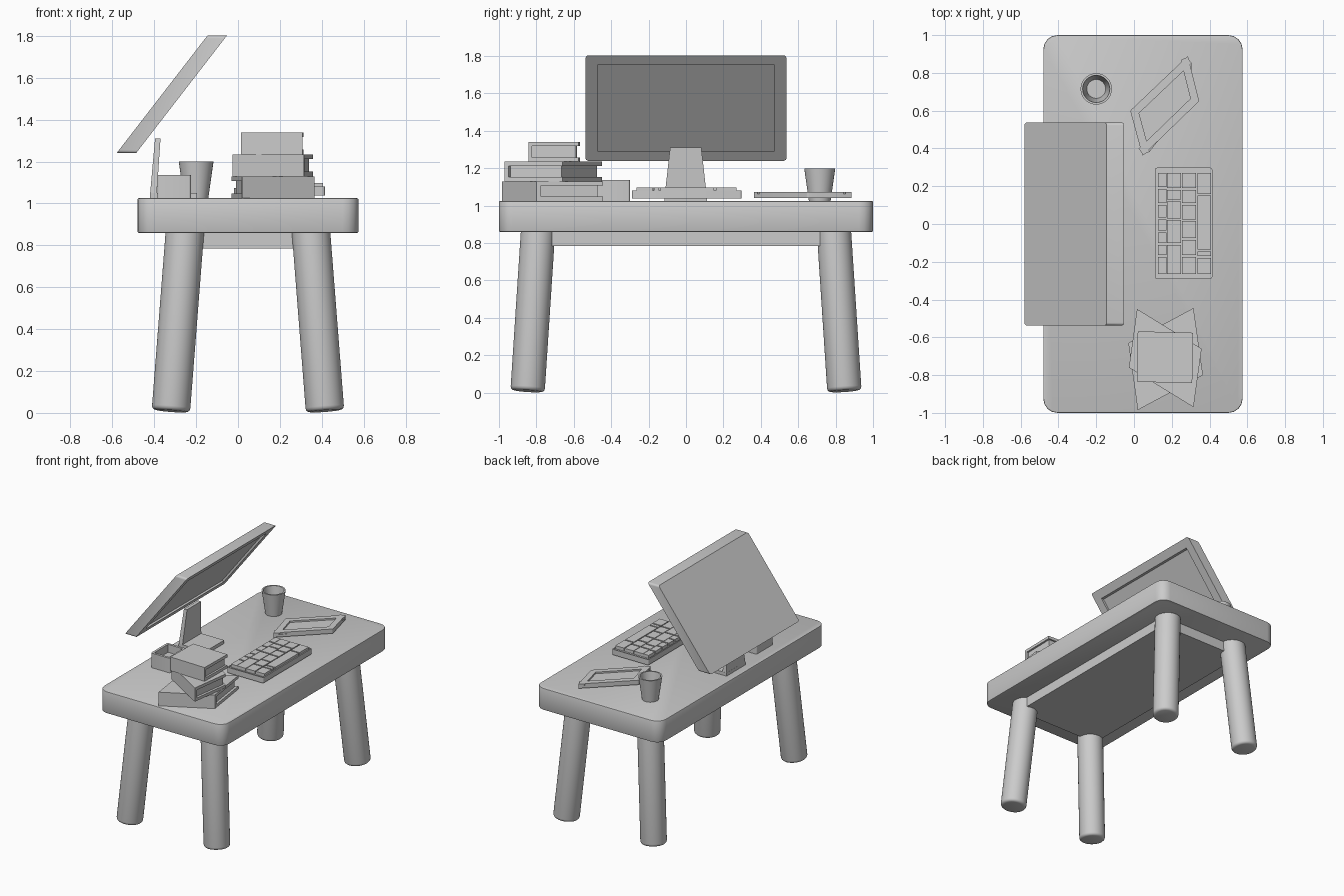
import bpy, bmesh, math
from mathutils import Vector, Matrix

if "Cube" in bpy.data.objects:
    bpy.data.objects.remove(bpy.data.objects["Cube"])


def finish(name, bm, smooth=False):
    bmesh.ops.recalc_face_normals(bm, faces=bm.faces)
    me = bpy.data.meshes.new(name)
    bm.to_mesh(me)
    bm.free()
    ob = bpy.data.objects.new(name, me)
    bpy.context.collection.objects.link(ob)
    if smooth:
        bpy.ops.object.select_all(action='DESELECT')
        ob.select_set(True)
        bpy.context.view_layer.objects.active = ob
        bpy.ops.object.shade_smooth_by_angle(angle=math.radians(35))
    return ob


def add_prism(bm, quad, w):
    """Extrude a planar outline by vector w; returns (far cap, side edges)."""
    w = Vector(w)
    lo = [bm.verts.new(p) for p in quad]
    hi = [bm.verts.new(Vector(p) + w) for p in quad]
    bm.faces.new(lo[::-1])
    cap = bm.faces.new(hi)
    n = len(quad)
    for i in range(n):
        j = (i + 1) % n
        bm.faces.new((lo[i], lo[j], hi[j], hi[i]))
    return cap, [bm.edges.get((a, b)) for a, b in zip(lo, hi)]


def rect(x0, x1, y0, y1, z):
    return [(x0, y0, z), (x1, y0, z), (x1, y1, z), (x0, y1, z)]


def slab(name, quad, w, corner=0.0, inset=0.0, depth=0.0, rim=0.0):
    """Block with rounded corners, optional soft rim and recessed far face."""
    bm = bmesh.new()
    cap, edges = add_prism(bm, quad, w)
    bm.normal_update()
    direction = Vector(w).normalized()
    if corner:
        bmesh.ops.bevel(bm, geom=edges, offset=corner, segments=4, profile=0.5,
                        affect='EDGES', clamp_overlap=True)
    bmesh.ops.recalc_face_normals(bm, faces=bm.faces)
    end = max((Vector(p) + Vector(w)).dot(direction) for p in quad)
    caps = sorted(bm.faces, key=lambda f: f.calc_area(), reverse=True)[:2]
    if rim:
        edges = list({e for f in caps for e in f.edges})
        bmesh.ops.bevel(bm, geom=edges, offset=rim, segments=2, profile=0.5, affect='EDGES')
    if inset:
        cap = max(caps, key=lambda f: f.calc_center_median().dot(direction))
        bmesh.ops.inset_region(bm, faces=[cap], thickness=inset)
        new = bmesh.ops.extrude_discrete_faces(bm, faces=[cap])['faces'][0]
        bmesh.ops.translate(bm, verts=new.verts, vec=-direction * depth)
    return finish(name, bm, smooth=bool(corner))


# Table top and the box apron below it
slab("table_top", rect(-0.48, 0.575, -1, 1, 0.86), (0, 0, 0.165), corner=0.075, rim=0.006)
slab("apron", rect(-0.305, 0.40, -0.80, 0.80, 0.785), (0, 0, 0.08))

# Four splayed round legs
for sx, sy, name in ((-1, -1, "front_left_leg"), (1, -1, "front_right_leg"),
                     (-1, 1, "back_left_leg"), (1, 1, "back_right_leg")):
    a = Vector((0.0475 + sx * 0.368, sy * 0.847, 0.009))
    b = Vector((0.0475 + sx * 0.300, sy * 0.790, 0.88))
    d = b - a
    bm = bmesh.new()
    bmesh.ops.create_cone(bm, cap_ends=True, segments=32, radius1=0.092, radius2=0.092,
                          depth=d.length)
    rim = [e for e in bm.edges if all(v.co.z < 0 for v in e.verts)]
    bmesh.ops.bevel(bm, geom=rim, offset=0.02, segments=3, profile=0.5, affect='EDGES')
    rot = d.to_track_quat('Z', 'Y').to_matrix().to_4x4()
    bm.transform(Matrix.Translation((a + b) / 2) @ rot)
    finish(name, bm, smooth=True)

# Leaning monitor with a recessed screen
slab("monitor", [(-0.58, -0.537, 1.24), (-0.58, 0.537, 1.24),
                 (-0.145, 0.537, 1.803), (-0.145, -0.537, 1.803)],
     (0.093, 0, 0), corner=0.015, inset=0.065, depth=0.02)

# Monitor stand: flat foot and tapered neck
slab("stand_foot", rect(-0.42, -0.195, -0.115, 0.112, 1.024), (0, 0, 0.026))
bm = bmesh.new()
neck = [bm.verts.new(p) for p in
        rect(-0.42, -0.388, -0.115, 0.112, 1.045) + rect(-0.396, -0.370, -0.085, 0.082, 1.31)]
bmesh.ops.convex_hull(bm, input=neck)
bmesh.ops.dissolve_limit(bm, angle_limit=0.01, verts=bm.verts, edges=bm.edges)
finish("stand_neck", bm)

# Open desk tray behind the books
slab("desk_tray", rect(-0.385, -0.225, -0.50, -0.30, 1.024), (0, 0, 0.112),
     corner=0.01, inset=0.018, depth=0.06)

# Cup, a lathed thin-walled profile
bm = bmesh.new()
profile = [(0, 1.024), (0.058, 1.024), (0.083, 1.2), (0.072, 1.2), (0.05, 1.04), (0, 1.04)]
vs = [bm.verts.new((r, 0, z)) for r, z in profile]
es = [bm.edges.new(p) for p in zip(vs, vs[1:])]
bmesh.ops.spin(bm, geom=vs + es, axis=(0, 0, 1), cent=(0, 0, 0), angle=math.tau, steps=32)
bmesh.ops.remove_doubles(bm, verts=bm.verts, dist=0.0005)
bm.transform(Matrix.Translation((-0.2, 0.715, 0)))
finish("cup", bm, smooth=True)

# Keyboard body and four columns of keys (x range, then key boundaries along y)
slab("keyboard_body", rect(0.11, 0.415, -0.29, 0.298, 1.038), (0, 0, 0.042), corner=0.012,
     inset=0.008, depth=0.006)
columns = [
    (0.126, 0.172, (0.275, 0.19, 0.105, 0.03, -0.04, -0.105, -0.17, -0.27)),
    (0.175, 0.250, (0.275, 0.185, 0.125, 0.025, -0.105, -0.27)),
    (0.255, 0.328, (0.275, 0.185, 0.105, 0.02, -0.08, -0.17, -0.27)),
    (0.335, 0.407, (0.275, 0.155, -0.14, -0.175, -0.27)),
]
bm = bmesh.new()
for x0, x1, bounds in columns:
    for y1, y0 in zip(bounds, bounds[1:]):
        add_prism(bm, rect(x0, x1, y0 + 0.005, y1 - 0.005, 1.07), (0, 0, 0.028))
finish("keyboard_keys", bm)

# Tablet with a recessed screen
slab("tablet", [(-0.02, 0.60, 1.04), (0.045, 0.36, 1.04), (0.345, 0.65, 1.04), (0.285, 0.89, 1.04)],
     (0, 0, 0.034), corner=0.008, inset=0.042, depth=0.012)


# Stacked books: two covers, a spine along the first edge, recessed pages
def book(name, corners, z0, z1, cover=0.022):
    p = [Vector(c) for c in corners]

    def patch(u0, u1, v0, v1, z):
        def at(u, v):
            q = p[0] + (p[1] - p[0]) * u + (p[3] - p[0]) * v
            return (q.x, q.y, z)
        return [at(u0, v0), at(u1, v0), at(u1, v1), at(u0, v1)]
    bm = bmesh.new()
    add_prism(bm, patch(0, 1, 0, 1, z0), (0, 0, cover))
    add_prism(bm, patch(0, 1, 0, 1, z1 - cover), (0, 0, cover))
    add_prism(bm, patch(0, 1, 0, 0.07, z0 + cover), (0, 0, z1 - z0 - 2 * cover))
    add_prism(bm, patch(0.05, 0.95, 0.07, 0.95, z0 + cover), (0, 0, z1 - z0 - 2 * cover))
    finish(name, bm)


book("bottom_book", [(0.02, -0.985), (0.365, -0.80), (0.315, -0.44), (-0.03, -0.63)], 1.026, 1.13)
book("middle_book", [(-0.027, -0.76), (0.315, -0.97), (0.36, -0.66), (0.016, -0.45)], 1.13, 1.235)
book("top_book", [(0.015, -0.835), (0.308, -0.843), (0.315, -0.577), (0.02, -0.568)], 1.235, 1.34)
